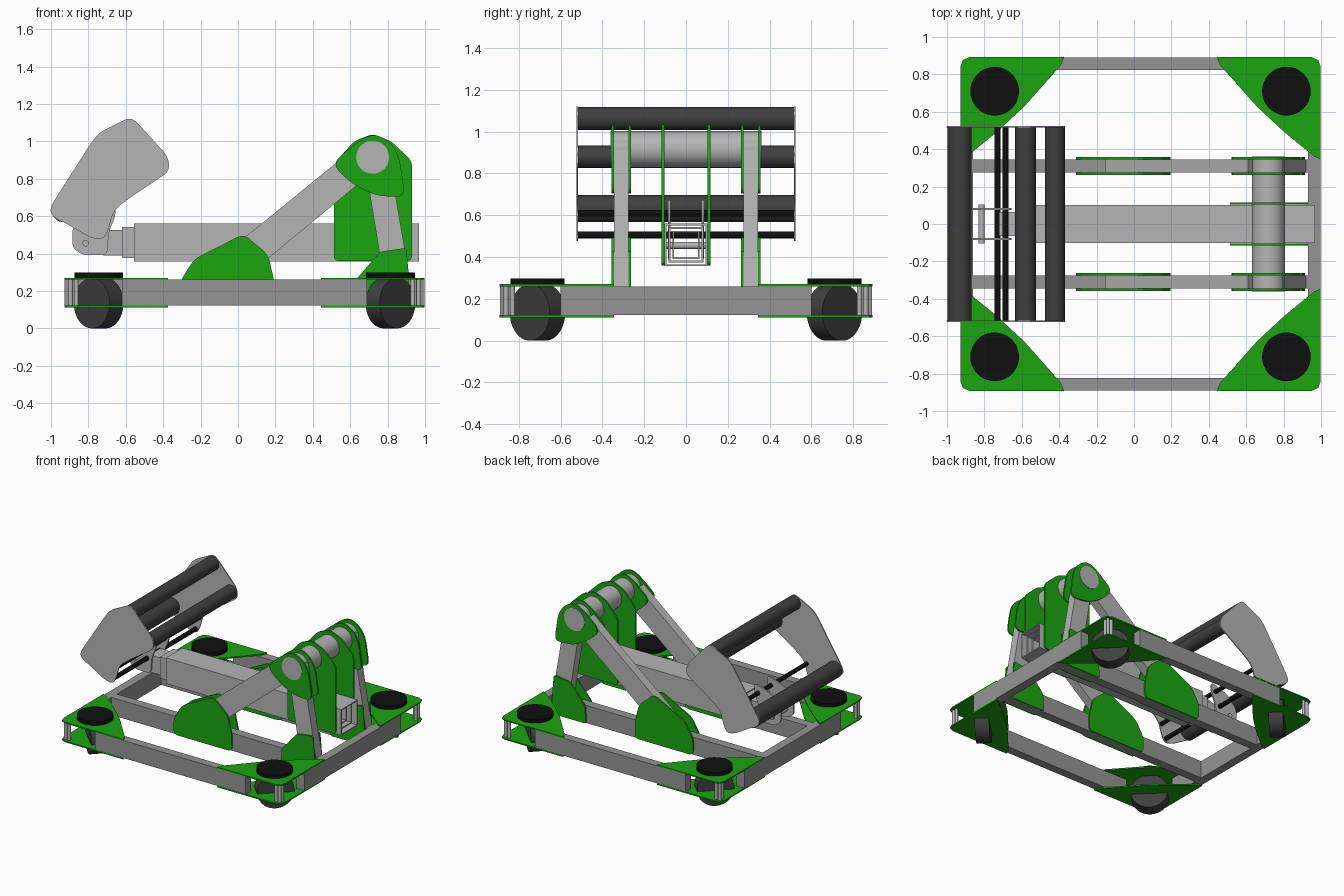
import bpy, bmesh, math
from mathutils import Vector

if "Cube" in bpy.data.objects:
    bpy.data.objects.remove(bpy.data.objects["Cube"])


def material(name, r, g, b):
    m = bpy.data.materials.new(name)
    m.diffuse_color = (r, g, b, 1)
    m.use_nodes = True
    m.node_tree.nodes["Principled BSDF"].inputs["Base Color"].default_value = m.diffuse_color
    return m


GREEN = material("green_plate", 0.01, 0.38, 0.005)
BLACK = material("black", 0.005, 0.005, 0.005)
DARK = material("dark_rubber", 0.05, 0.05, 0.05)
STEEL = material("frame_grey", 0.3, 0.3, 0.3)
LIGHT = material("light_grey", 0.46, 0.46, 0.46)


def finish(name, bm, mat):
    bmesh.ops.recalc_face_normals(bm, faces=bm.faces[:])
    me = bpy.data.meshes.new(name)
    bm.to_mesh(me)
    bm.free()
    ob = bpy.data.objects.new(name, me)
    bpy.context.collection.objects.link(ob)
    me.materials.append(mat)
    return ob


def fillet(pts, r, n=5):
    """Round every corner of a 2D polygon with a small quadratic curve."""
    out = []
    for i, p in enumerate(pts):
        p, a, b = Vector(p), Vector(pts[i - 1]), Vector(pts[(i + 1) % len(pts)])
        da, db = a - p, b - p
        s = p + da.normalized() * min(r, da.length * 0.48)
        e = p + db.normalized() * min(r, db.length * 0.48)
        for k in range(n + 1):
            t = k / n
            out.append(s * (1 - t) ** 2 + p * 2 * t * (1 - t) + e * t * t)
    return out


def prism(name, pts, axis, lo, hi, mat, r=0):
    """Extrude a profile: axis Y takes (x, z) points, axis Z takes (x, y)."""
    if r:
        pts = fillet(pts, r)
    bm = bmesh.new()
    place = (lambda p, h: (p[0], h, p[1])) if axis == 'Y' else (lambda p, h: (p[0], p[1], h))
    a = [bm.verts.new(place(p, lo)) for p in pts]
    b = [bm.verts.new(place(p, hi)) for p in pts]
    bm.faces.new(a)
    bm.faces.new(b)
    for i in range(len(a)):
        j = (i + 1) % len(a)
        bm.faces.new((a[i], a[j], b[j], b[i]))
    return finish(name, bm, mat)


def box(name, x0, x1, y0, y1, z0, z1, mat):
    return prism(name, [(x0, y0), (x1, y0), (x1, y1), (x0, y1)], 'Z', z0, z1, mat)


def tube(name, x0, x1, hy, z0, z1, wall, mat):
    """Hollow square tube along x."""
    bm = bmesh.new()
    ring = [(-hy, z0), (hy, z0), (hy, z1), (-hy, z1)]
    a = [bm.verts.new((x0, *p)) for p in ring]
    b = [bm.verts.new((x1, *p)) for p in ring]
    for i in range(4):
        j = (i + 1) % 4
        bm.faces.new((a[i], a[j], b[j], b[i]))
    ob = finish(name, bm, mat)
    mod = ob.modifiers.new("wall", 'SOLIDIFY')
    mod.thickness, mod.offset = wall, -1
    return ob


def rod(name, centre, direction, length, r, mat, seg=40):
    bm = bmesh.new()
    bmesh.ops.create_cone(bm, cap_ends=True, segments=seg, radius1=r, radius2=r, depth=length)
    ob = finish(name, bm, mat)
    ob.location = centre
    ob.rotation_mode = 'QUATERNION'
    ob.rotation_quaternion = Vector((0, 0, 1)).rotation_difference(Vector(direction).normalized())
    bpy.ops.object.select_all(action='DESELECT')
    ob.select_set(True)
    bpy.context.view_layer.objects.active = ob
    bpy.ops.object.shade_smooth_by_angle(angle=math.radians(35))
    return ob


Y = (0, 1, 0)
Z = (0, 0, 1)
CX = 0.035  # middle of the drive frame
Z0, Z1 = 0.122, 0.26

# drive frame: outer bars, end bars and inner rails
for s in (-1, 1):
    ys = sorted((s * 0.823, s * 0.89))
    box("side_bar", -0.62, 0.69, *ys, Z0, Z1, STEEL)
    xs = sorted((CX + s * 0.895, CX + s * 0.963))
    box("end_bar", *xs, -0.6, 0.6, Z0, Z1, STEEL)
    ys = sorted((s * 0.275, s * 0.345))
    box("inner_rail", -0.86, 0.93, *ys, Z0, Z1, STEEL)

# corner modules: plates, wheel, motor disc, spacer post
plate = [(0.963, 0.892), (0.408, 0.892), (0.425, 0.85), (0.62, 0.63),
         (0.77, 0.49), (0.93, 0.36), (0.963, 0.345)]
for sx in (-1, 1):
    for sy in (-1, 1):
        # round only the outer corner strongly
        corner = [Vector((0.963, 0.84)), Vector((0.95, 0.877)), Vector((0.915, 0.892))]
        pts = [(CX + sx * p[0], sy * p[1]) for p in corner + plate[1:]]
        prism("corner_plate_top", pts, 'Z', Z1, 0.27, GREEN)
        prism("corner_plate_bottom", pts, 'Z', 0.112, Z0, GREEN)
        x, y = CX + sx * 0.78, sy * 0.71
        rod("wheel", (x, y, 0.135), (sx, sy, 0), 0.105, 0.135, DARK, 48)
        rod("motor_disc", (x, y, 0.283), Z, 0.03, 0.13, BLACK, 48)
        for px, py in ((0.93, 0.86), (0.90, 0.86), (0.93, 0.83)):
            rod("spacer_post", (CX + sx * px, sy * py, 0.19), Z, 0.14, 0.012, LIGHT, 16)

# support towers on the inner rails
brace = [(-0.155, 0.33), (-0.05, 0.2), (0.715, 0.83), (0.61, 0.955)]
post = [(0.78, 0.26), (0.92, 0.26), (0.80, 0.96), (0.665, 0.96)]
brace_foot = [(-0.31, 0.122), (-0.31, 0.25), (-0.235, 0.37), (0.03, 0.505),
              (0.16, 0.395), (0.195, 0.25), (0.195, 0.122)]
post_foot = [(0.62, 0.122), (0.63, 0.26), (0.76, 0.41), (0.90, 0.43), (0.915, 0.26), (0.915, 0.122)]
head = [(0.50, 0.88), (0.60, 0.78), (0.73, 0.71), (0.895, 0.70), (0.86, 0.93),
        (0.80, 1.01), (0.72, 1.04), (0.64, 1.0)]
for s in (-1, 1):
    ys = sorted((s * 0.275, s * 0.345))
    prism("tower_brace", brace, 'Y', *ys, LIGHT)
    prism("tower_post", post, 'Y', *ys, LIGHT)
    for y in (0.269, 0.351):
        lo, hi = s * y - 0.006, s * y + 0.006
        prism("brace_foot_plate", brace_foot, 'Y', lo, hi, GREEN, 0.04)
        prism("post_foot_plate", post_foot, 'Y', lo, hi, GREEN, 0.02)
        prism("tower_head_plate", head, 'Y', lo, hi, GREEN, 0.06)

# pivot shaft and arm carriage plates
rod("pivot_shaft", (0.72, 0, 0.915), Y, 0.72, 0.088, LIGHT, 48)
carriage = [(0.513, 0.36), (0.93, 0.36), (0.93, 0.895), (0.82, 1.0), (0.72, 1.04),
            (0.62, 1.0), (0.513, 0.88)]
for s in (-1, 1):
    prism("carriage_plate", carriage, 'Y', s * 0.11 - 0.006, s * 0.11 + 0.006, GREEN, 0.03)

# telescoping arm
tube("arm_outer", -0.555, 0.968, 0.102, 0.357, 0.56, 0.012, LIGHT)
tube("arm_middle", -0.62, 0.93, 0.083, 0.375, 0.543, 0.012, LIGHT)
tube("arm_inner", -0.72, 0.90, 0.065, 0.39, 0.525, 0.012, LIGHT)

# wrist plates and pin
wrist = [(-0.885, 0.54), (-0.885, 0.43), (-0.83, 0.392), (-0.70, 0.392), (-0.69, 0.52),
         (-0.655, 0.60), (-0.655, 0.68), (-0.80, 0.63)]
for s in (-1, 1):
    prism("wrist_plate", wrist, 'Y', s * 0.08 - 0.006, s * 0.08 + 0.006, LIGHT, 0.03)
rod("wrist_pin", (-0.815, 0, 0.455), Y, 0.21, 0.017, LIGHT, 20)

# intake head: side plates and rollers
side = [(-0.575, 1.13), (-0.53, 1.09), (-0.375, 0.92), (-0.365, 0.84), (-0.59, 0.69),
        (-0.665, 0.63), (-0.695, 0.52), (-0.725, 0.47), (-0.80, 0.49), (-0.90, 0.55),
        (-1.0, 0.605), (-1.003, 0.65), (-0.79, 0.985), (-0.745, 1.045)]
for s in (-1, 1):
    prism("intake_side_plate", side, 'Y', s * 0.52 - 0.004, s * 0.52 + 0.004, LIGHT, 0.04)
for x, z, r, m in ((-0.932, 0.632, 0.064, DARK), (-0.58, 1.062, 0.055, DARK),
                   (-0.423, 0.88, 0.053, DARK), (-0.73, 0.505, 0.017, BLACK),
                   (-0.688, 0.61, 0.016, BLACK)):
    rod("intake_roller", (x, 0, z), Y, 1.036, r, m, 32)
